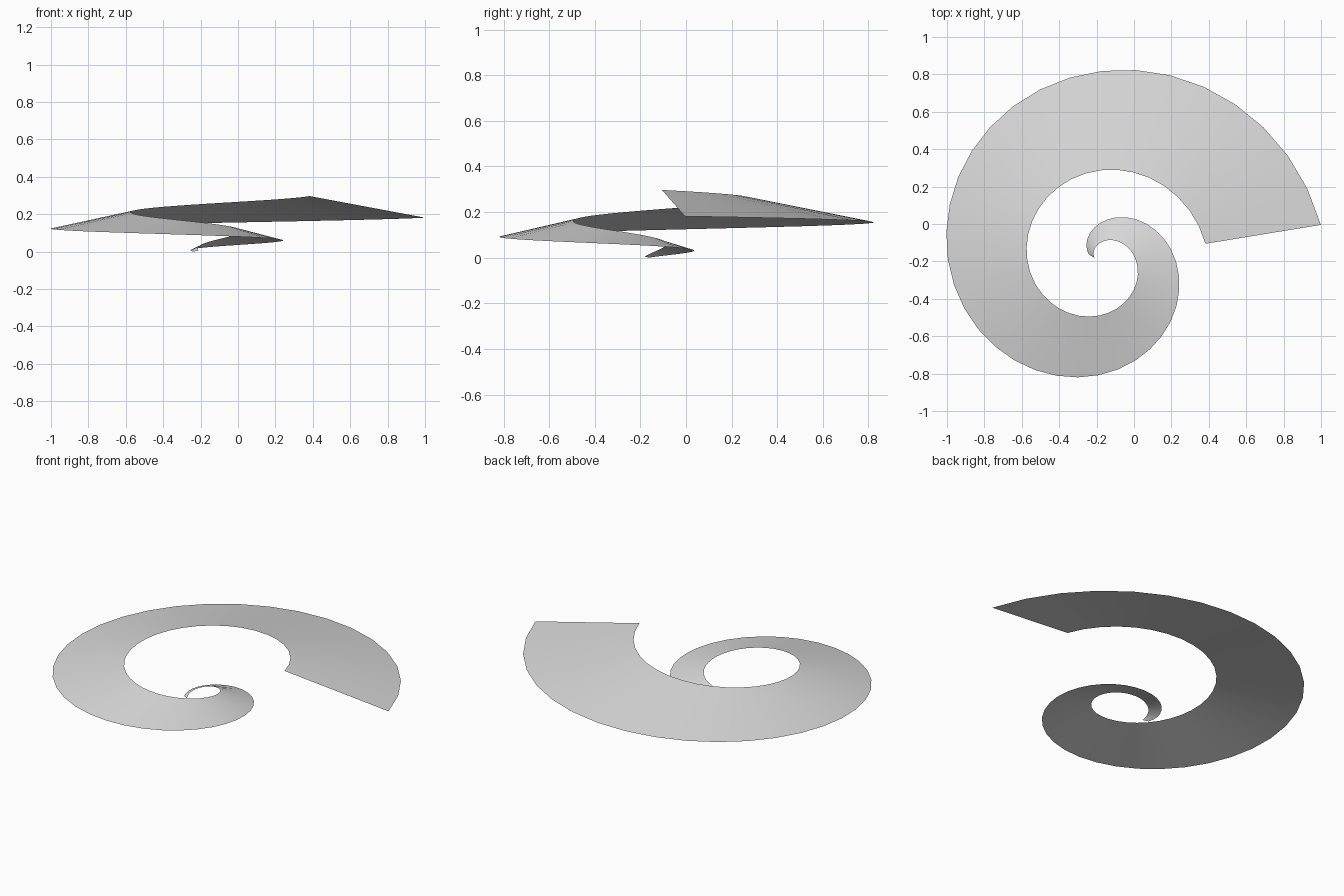
import bpy
import bmesh
from math import cos, sin, radians

cube = bpy.data.objects.get("Cube")
if cube:
    bpy.data.objects.remove(cube, do_unlink=True)

# Material
grey = bpy.data.materials.new("light grey")
grey.use_nodes = True
colour = (0.7, 0.7, 0.7, 1)
grey.diffuse_color = colour
grey.node_tree.nodes["Principled BSDF"].inputs["Base Color"].default_value = colour

CENTRE_X, CENTRE_Y = -0.182, -0.198
STEPS = 50
TIP, STEP = radians(30.7), radians(10)
TURN_END = radians(540)


def spiral_point(turn, growth, z):
    """Point on a spiral whose radius grows evenly with the turn."""
    angle = TURN_END - turn
    return (CENTRE_X + growth * turn * cos(angle),
            CENTRE_Y + growth * turn * sin(angle), z)


# Spiral ribbon: low outer edge and raised inner edge, joined by quads
bm = bmesh.new()
previous = None
for i in range(STEPS + 1):
    turn = TIP + i * STEP
    climb = turn - TIP
    outer = bm.verts.new(spiral_point(turn, 0.1292, 0.0208 * climb))
    inner = bm.verts.new(spiral_point(
        turn, 0.0617, 0.005 + 0.0378 * climb - 0.0005 * climb ** 2))
    if previous:
        bm.faces.new((previous[0], previous[1], inner, outer))
    previous = (outer, inner)

# Turn the ribbon's faces upward
for face in bm.faces:
    face.normal_update()
    if face.normal.z < 0:
        face.normal_flip()

mesh = bpy.data.meshes.new("spiral_ribbon")
bm.to_mesh(mesh)
bm.free()
mesh.materials.append(grey)
ribbon = bpy.data.objects.new("spiral_ribbon", mesh)
bpy.context.collection.objects.link(ribbon)

bpy.ops.object.select_all(action="DESELECT")
ribbon.select_set(True)
bpy.context.view_layer.objects.active = ribbon
bpy.ops.object.shade_smooth_by_angle(angle=radians(30))
